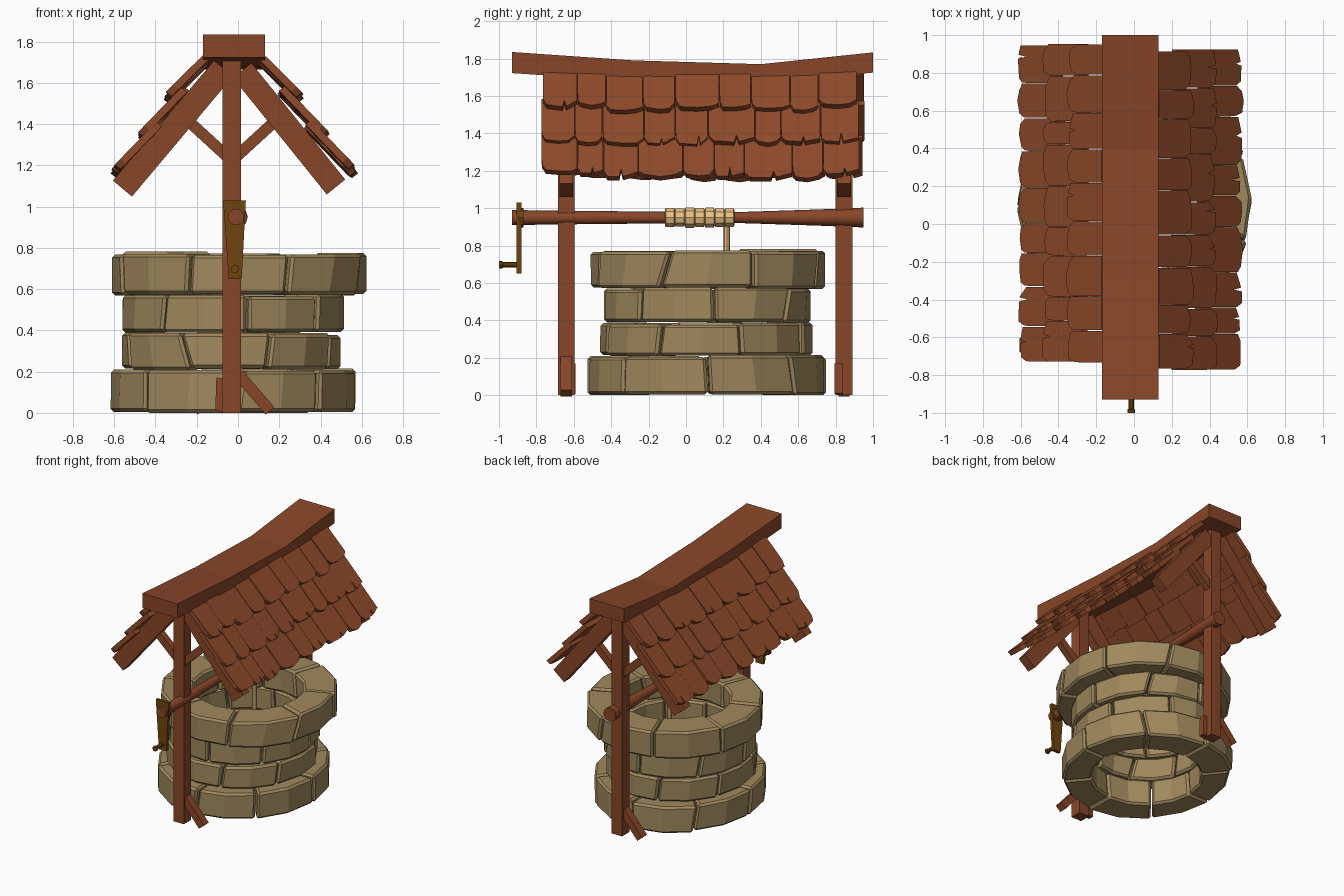
import bpy, bmesh, math, random
from mathutils import Vector

if "Cube" in bpy.data.objects:
    bpy.data.objects.remove(bpy.data.objects["Cube"])

random.seed(7)
R = random.uniform


def material(name, rgb):
    m = bpy.data.materials.new(name)
    m.diffuse_color = (*rgb, 1)
    m.use_nodes = True
    m.node_tree.nodes["Principled BSDF"].inputs["Base Color"].default_value = m.diffuse_color
    return m


WOOD = material("wood", (0.25, 0.062, 0.022))
TILE = material("shingle_wood", (0.28, 0.07, 0.024))
STONE = material("stone", (0.35, 0.25, 0.11))
ROPE = material("rope", (0.83, 0.53, 0.22))
BRASS = material("aged_brass", (0.16, 0.06, 0.004))


def finish(bm, name, mat, bevel=0, smooth=False):
    bmesh.ops.recalc_face_normals(bm, faces=bm.faces[:])
    me = bpy.data.meshes.new(name)
    bm.to_mesh(me)
    bm.free()
    ob = bpy.data.objects.new(name, me)
    bpy.context.collection.objects.link(ob)
    me.materials.append(mat)
    if bevel:
        b = ob.modifiers.new("bevel", 'BEVEL')
        b.width, b.segments = bevel, 1
        b.limit_method, b.angle_limit = 'ANGLE', math.radians(45)
    if smooth:
        bpy.ops.object.select_all(action='DESELECT')
        ob.select_set(True)
        bpy.context.view_layer.objects.active = ob
        bpy.ops.object.shade_smooth_by_angle(angle=math.radians(40))
    return ob


def loft(bm, rings):
    """Skin equal-sized point rings and cap both ends."""
    vs = [[bm.verts.new(p) for p in ring] for ring in rings]
    n = len(vs[0])
    for a, b in zip(vs, vs[1:]):
        for i in range(n):
            bm.faces.new((a[i], a[(i + 1) % n], b[(i + 1) % n], b[i]))
    bm.faces.new(vs[0])
    bm.faces.new(vs[-1])


def prism(name, pts, y0, y1, mat=WOOD):
    bm = bmesh.new()
    loft(bm, [[(x, y, z) for x, z in pts] for y in (y0, y1)])
    return finish(bm, name, mat)


def strut(name, p, q, w, y0, y1):
    p, q = Vector(p), Vector(q)
    d = (q - p).normalized()
    n = Vector((-d.y, d.x)) * w / 2
    return prism(name, [p + n, p - n, q - n, q + n], y0, y1)


def turned(name, profile, x, z, mat, sides=12, smooth=True):
    """Round bar along y from (y, radius) pairs."""
    bm = bmesh.new()
    ang = [2 * math.pi * i / sides for i in range(sides)]
    loft(bm, [[(x + r * math.cos(a), y, z + r * math.sin(a)) for a in ang]
              for y, r in profile])
    return finish(bm, name, mat, smooth=smooth)


# Stone courses: each a ring of eight chunky two-facet blocks
def course(name, cx, cy, rx, ry, inner, z0, z1, turn, count=8):
    bm = bmesh.new()
    step = 2 * math.pi / count
    skew = [(R(-.06, .06), R(-.06, .06)) for _ in range(count)]
    for i in range(count):
        s0, s1 = skew[i], skew[(i + 1) % count]
        out, top, bot = R(-.015, .012), R(-.012, .004), R(0, .008)
        gap = 0.009
        rings = []
        for k in range(3):
            t = k / 2
            ring = []
            for r_in, zz, j in ((0, z0 + bot, 0), (1, z0 + bot, 0),
                                (1, z1 + top, 1), (0, z1 + top, 1)):
                a0 = turn + i * step + s0[j] + gap
                a1 = turn + (i + 1) * step + s1[j] - gap
                a = a0 + (a1 - a0) * t
                ex, ey = (rx + out, ry + out) if r_in else (inner, inner)
                ring.append((cx + ex * math.cos(a), cy + ey * math.sin(a), zz))
            rings.append(ring)
        loft(bm, rings)
    finish(bm, name, STONE, bevel=0.015)


course("stone_course_bottom", -.03, .105, .60, .64, .40, 0.0, .212, .05)
course("stone_course_lower", -.035, .11, .53, .565, .395, .208, .388, .35)
course("stone_course_upper", -.03, .12, .54, .56, .395, .385, .575, .10)
course("stone_course_rim", .012, .115, .625, .635, .39, .568, .778, .42)

# Posts, rafters and braces; the back end is the front end turned round
MID = -0.03
for end, y0, y1, f in (("front", -.685, -.595, 1), ("back", .80, .89, -1)):
    prism(end + "_post", [(MID - .045, 0), (MID + .045, 0),
                          (MID + .045, 1.71), (MID - .045, 1.71)], y0, y1)
    ya, yb = y0 + .008, y1 - .008
    strut(end + "_left_rafter", (-.56, 1.087), (-.07, 1.67), .12, ya, yb)
    strut(end + "_right_rafter", (.475, 1.095), (.02, 1.66), .115, ya, yb)
    for side, s in (("left", -1), ("right", 1)):
        strut(f"{end}_{side}_brace", (MID + s * .02, 1.24),
              (MID + s * .2, 1.405), .055, y0 + .02, y1 - .02)
    strut(end + "_foot_brace", (MID + f * .03, .19), (MID + f * .185, .01),
          .055, y0 + .015, y1 - .015)
    stub = (y1 - .04, y1 + .005) if f > 0 else (y0 - .005, y0 + .04)
    strut(end + "_foot_stub", (MID - f * .055, .17), (MID - f * .06, .008),
          .04, *stub)


# Sagging ridge beam
bm = bmesh.new()
loft(bm, [[(-.17, y, b), (.13, y, b), (.13, y, t), (-.17, y, t)]
          for y, b, t in ((-.93, 1.722, 1.835), (-.28, 1.68, 1.79),
                          (.4, 1.665, 1.77), (1.0, 1.725, 1.833))])
finish(bm, "ridge_beam", WOOD)


# Shingled slopes: three overlapping rows of ragged, tilted tiles
def slope(name, side, top_x, ya, yb, count=9):
    bm = bmesh.new()
    down = Vector((.605 * side, 0, -.796))
    norm = Vector((.796 * side, 0, .605))
    base = Vector((top_x, 0, 1.705))
    for row in range(3):
        cuts = [ya + (yb - ya) * i / count + (R(-.04, .04) if 0 < i < count else R(0, .02))
                for i in range(count + 1)]
        for a, b in zip(cuts, cuts[1:]):
            w = b - a - .004
            end = .245 + .222 * row + R(-.012, .016)
            length, thick = (.30 if row else .255), .036
            c0, c1 = R(.01, .03), R(.02, .06)
            lift = R(-.004, .006) + (0 if row else .012)
            # outline as (across, distance back from the lower edge)
            pts = [(0, length), (0, .09), (.02 * R(-.4, 1), c0 + .02), (.12, R(0, .015))]
            if random.random() < .3:
                n = R(.5, .75)
                pts += [(n - .05, .002), (n, R(.04, .07)), (n + .06, .006)]
            else:
                pts += [(.5, R(-.008, .002)), (.82, R(0, .015))]
            pts += [(1, c1), (1, .12), (1, length)]
            rings = []
            for h in (0, thick):
                ring = []
                for u, v in pts:
                    y = a + .002 + u * w
                    sag = -.022 * max(0, 1 - ((y - .1) / .85) ** 2)
                    tilt = .036 * (1 - v / length) - .014 + lift
                    ring.append(base + down * (end - v) + norm * (h + tilt)
                                + Vector((0, y, sag)))
                rings.append(ring)
            loft(bm, rings)
    finish(bm, name, TILE)


slope("right_roof_shingles", 1, .105, -.785, .91)
slope("left_roof_shingles", -1, -.145, -.735, .945)

# Windlass axle with flared ends
AX, AZ = -.01, .95
turned("windlass_axle", [(-.93, .04), (-.6, .036), (0, .03), (.3, .03),
                         (.7, .043), (.95, .053)], AX, AZ, WOOD)

# Rope wound round the axle, with its hanging end
coil = []
for i in range(7):
    y, r = -.112 + i * .053, R(.05, .058)
    coil += [(y, .045), (y + .004, r), (y + .049, r), (y + .052, .045)]
turned("rope_coil", coil, AX, AZ, ROPE, 10, False)
bm = bmesh.new()
loft(bm, [[(AX + .018 * math.cos(a * math.pi / 4), .218 + .018 * math.sin(a * math.pi / 4), z)
           for a in range(8)] for z in (.45, .93)])
finish(bm, "hanging_rope", ROPE, smooth=True)

# Crank: tapered plate, hub and handle
prism("crank_plate", [(-.045, .65), (.018, .65), (.038, 1.03), (-.072, 1.03)],
      -.905, -.88, BRASS)
turned("crank_hub", [(-.895, .052), (-.868, .052)], AX + .005, AZ, BRASS, 8)
turned("crank_handle", [(-1.0, .02), (-.982, .02), (-.978, .014), (-.885, .014)],
       -.015, .697, BRASS, 8)
